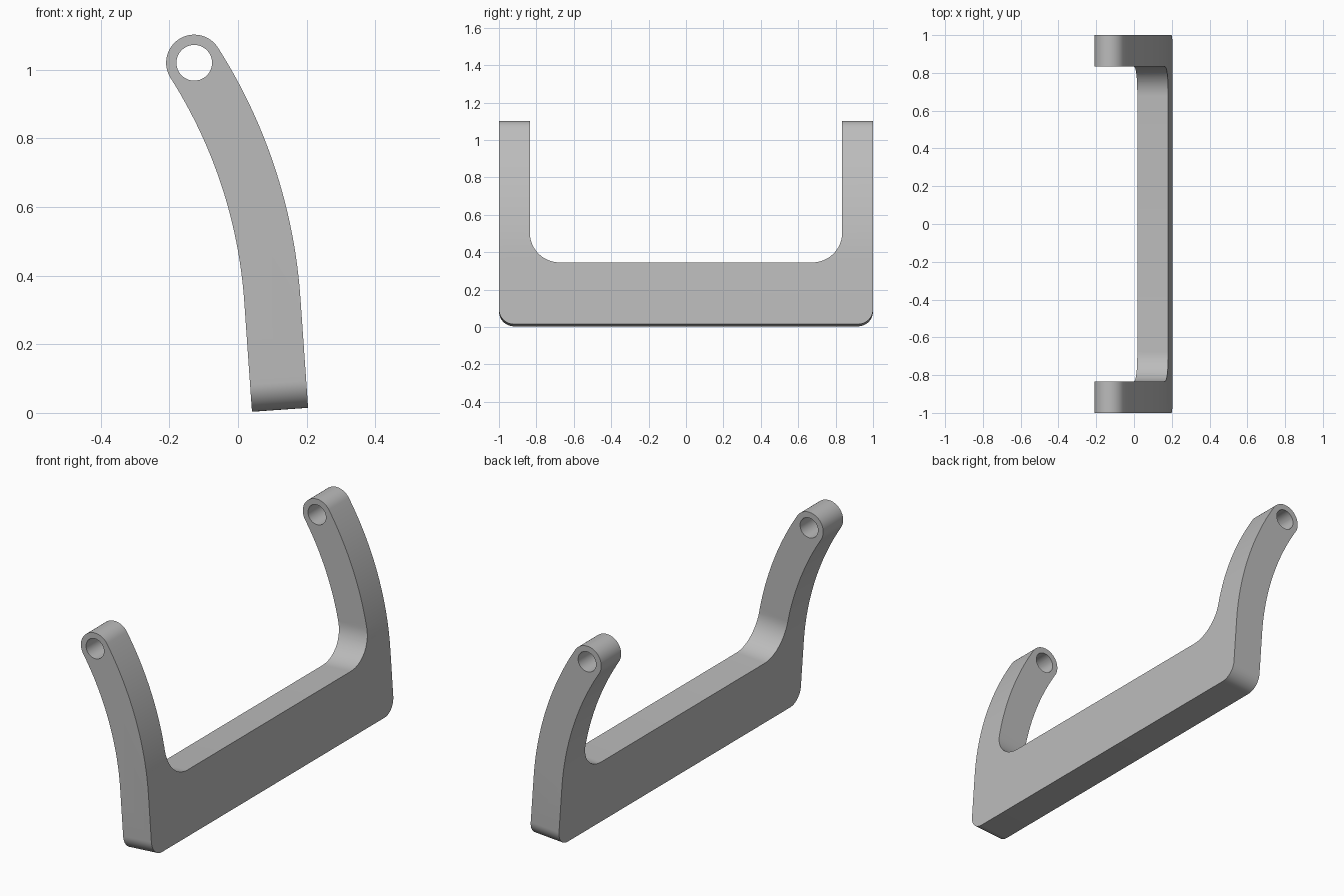
import bpy
import bmesh
from math import sin, cos, radians, pi
from mathutils import Vector

cube = bpy.data.objects.get("Cube")
if cube:
    bpy.data.objects.remove(cube, do_unlink=True)

TILT = radians(4)                    # lean of the straight lower part
BASE = Vector((0.1225, 0, 0.009))    # middle of the underside
UP = Vector((-sin(TILT), 0, cos(TILT)))
ACROSS = Vector((cos(TILT), 0, sin(TILT)))
HALF = 0.082                         # half thickness, also the eye radius
BEND = 1.476                         # radius of the arm's centre line
BEND_END = radians(32.5)

grey = bpy.data.materials.new("plain grey")
grey.use_nodes = True
colour = (0.5, 0.5, 0.5, 1)
grey.diffuse_color = colour
grey.node_tree.nodes["Principled BSDF"].inputs["Base Color"].default_value = colour


def arc(cx, cy, r, start, end, steps):
    return [(cx + r * cos(start + (end - start) * i / steps),
             cy + r * sin(start + (end - start) * i / steps))
            for i in range(steps + 1)]


def prism(name, points, sweep):
    """Solid made by sweeping a closed outline along a vector."""
    bm = bmesh.new()
    face = bm.faces.new([bm.verts.new(p) for p in points])
    out = bmesh.ops.extrude_face_region(bm, geom=[face])
    moved = [v for v in out["geom"] if isinstance(v, bmesh.types.BMVert)]
    bmesh.ops.translate(bm, verts=moved, vec=sweep)
    bmesh.ops.recalc_face_normals(bm, faces=bm.faces[:])
    mesh = bpy.data.meshes.new(name)
    bm.to_mesh(mesh)
    bm.free()
    mesh.materials.append(grey)
    ob = bpy.data.objects.new(name, mesh)
    bpy.context.collection.objects.link(ob)
    return ob


def combine(target, tool, operation):
    tool.hide_render = True
    mod = target.modifiers.new("cut", "BOOLEAN")
    mod.operation = operation
    mod.solver = "EXACT"
    mod.object = tool
    bpy.context.view_layer.objects.active = target
    bpy.ops.object.modifier_apply(modifier=mod.name)
    bpy.data.objects.remove(tool, do_unlink=True)


# Curved side profile: straight foot, bend, round eye at the top
start = BASE + UP * 0.322
centre = start - ACROSS * BEND
eye = (centre.x + BEND * cos(BEND_END), centre.z + BEND * sin(BEND_END))
outline = arc(centre.x, centre.z, BEND + HALF, TILT, BEND_END, 24)
outline += arc(*eye, HALF, BEND_END, BEND_END + pi, 32)[1:-1]
outline += arc(centre.x, centre.z, BEND - HALF, BEND_END, TILT, 24)
below = BASE - UP * 0.2
for side in (-HALF, HALF):
    p = below + ACROSS * side
    outline.append((p.x, p.z))
handle = prism("handle", [(x, -1, z) for x, z in outline], Vector((0, 2, 0)))

# U-shaped face profile: rounded lower corners, filleted inner corners
half_u = arc(0.92, 0.08, 0.08, -pi / 2, 0, 12)
half_u += [(1, 1.4), (0.835, 1.4)]
half_u += arc(0.675, 0.491, 0.16, 0, -pi / 2, 16)
u_shape = half_u + [(-y, h) for y, h in reversed(half_u)]
frame = prism("frame_cutter",
              [BASE + UP * h + Vector((0, y, 0)) - ACROSS for y, h in u_shape],
              ACROSS * 2)
combine(handle, frame, "INTERSECT")

# Pivot hole through both arms
hole = arc(*eye, 0.052, 0, 2 * pi, 40)[:-1]
pin = prism("pin_cutter", [(x, -1.2, z) for x, z in hole], Vector((0, 2.4, 0)))
combine(handle, pin, "DIFFERENCE")

# Smooth curves with crisp edges
bpy.ops.object.select_all(action="DESELECT")
handle.select_set(True)
bpy.context.view_layer.objects.active = handle
bpy.ops.object.shade_smooth_by_angle(angle=radians(30))
